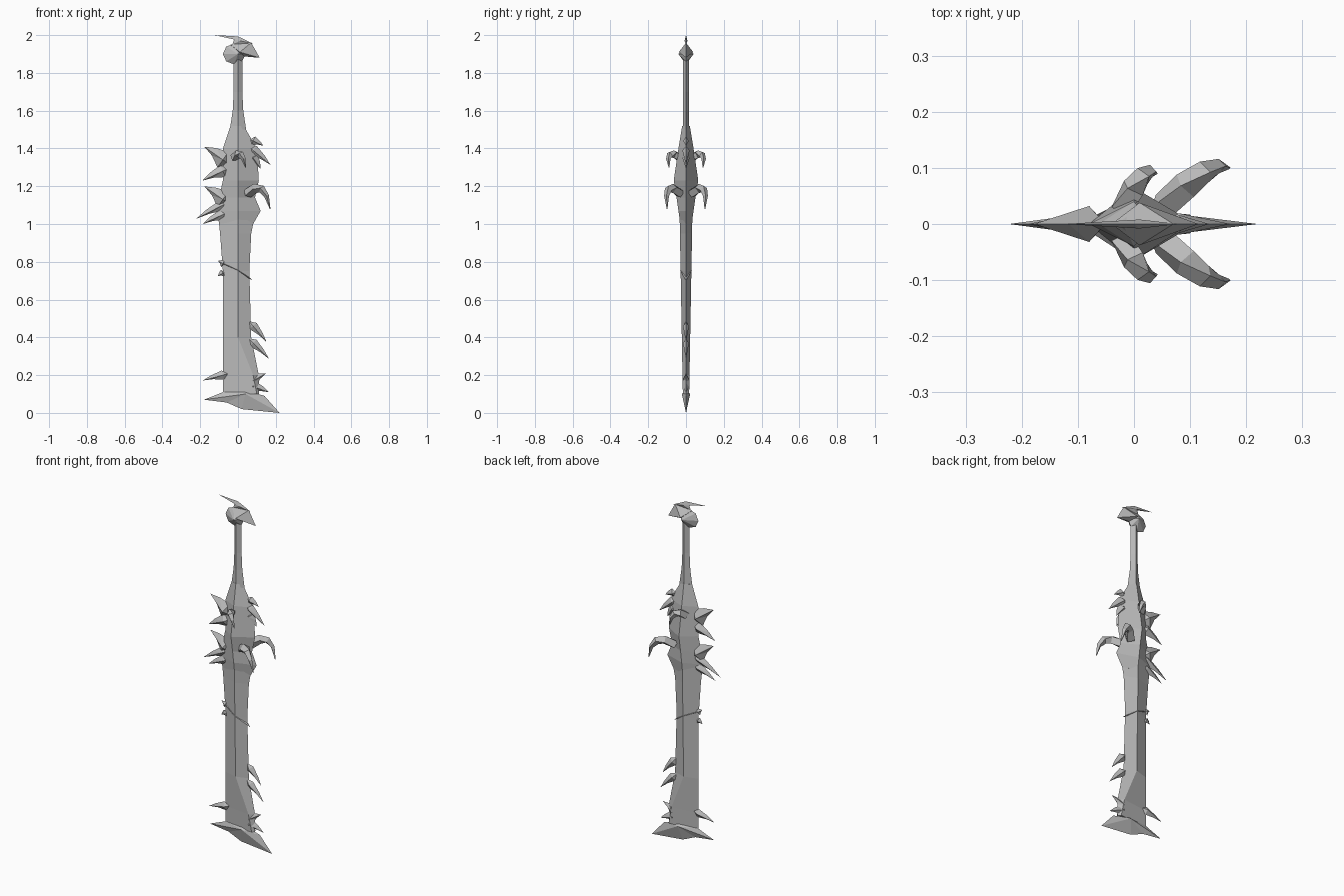
import bpy
import bmesh
from math import cos, sin, tau, radians
from mathutils import Vector

if "Cube" in bpy.data.objects:
    bpy.data.objects.remove(bpy.data.objects["Cube"])

GREY = (.5, .5, .5, 1)
steel = bpy.data.materials.new("grey steel")
steel.use_nodes = True
steel.diffuse_color = GREY
steel.node_tree.nodes["Principled BSDF"].inputs["Base Color"].default_value = GREY


def finish(name, bm):
    bmesh.ops.recalc_face_normals(bm, faces=bm.faces)
    mesh = bpy.data.meshes.new(name)
    bm.to_mesh(mesh)
    bm.free()
    mesh.materials.append(steel)
    obj = bpy.data.objects.new(name, mesh)
    bpy.context.collection.objects.link(obj)
    return obj


def skin(name, rings):
    """Join rings of points with quads and cap both ends."""
    bm = bmesh.new()
    rows = [[bm.verts.new(point) for point in ring] for ring in rings]
    for lower, upper in zip(rows, rows[1:]):
        for i in range(len(lower)):
            bm.faces.new((lower[i - 1], lower[i], upper[i], upper[i - 1]))
    bm.faces.new(rows[0])
    bm.faces.new(rows[-1])
    return finish(name, bm)


def diamond(z, low, ridge, high, depth):
    """Cross-section with a sharp edge at each end and a ridge per face."""
    return [(low, 0, z), (ridge, -depth, z), (high, 0, z), (ridge, depth, z)]


def ridged_plate(name, outline, peak, depth):
    """Sharp outline in the xz plane, rising to a peak on both faces."""
    bm = bmesh.new()
    rim = [bm.verts.new((x, 0, z)) for x, z in outline]
    for y in (-depth, depth):
        top = bm.verts.new((peak[0], y, peak[1]))
        for i in range(len(rim)):
            bm.faces.new((rim[i - 1], rim[i], top))
    return finish(name, bm)


def edge_spike(name, side, z, reach, tilt, width):
    """Hooked spike leaving an edge; tilt is in degrees above level."""
    angle = radians(tilt)
    base = Vector((side * .08, z))
    along = Vector((side * cos(angle), sin(angle))) * reach
    across = Vector((-side * sin(angle), cos(angle))) * width
    outline = [base + along,
               base + along * .55 + across * .3,
               base + across / 2,
               base - along * .3,
               base - across / 2,
               base + along * .5 - across * .15]
    ridged_plate(name, outline, base, width * .32)


def side_horns(name, root, bend, tip, radius):
    """Four-sided horn along a bent path, mirrored to the other face."""
    root, bend, tip = Vector(root), Vector(bend), Vector(tip)
    rings = []
    for step in range(5):
        s = step / 4
        first, second = root.lerp(bend, s), bend.lerp(tip, s)
        along = (second - first).normalized()
        u = along.cross(Vector((0, 1, 0))).normalized()
        v = along.cross(u)
        size = radius * (1 - s * s) + .002
        rings.append([first.lerp(second, s) + d * size for d in (u, v, -u, -v)])
    mirror = skin(name, rings).modifiers.new("Mirror", "MIRROR")
    mirror.use_axis = (False, True, False)


# Blade: straight back edge that flares near the guard, thickening upward
blade_stations = [(.1, .1, .11), (.2, .08, .11), (.4, 0, .07),
                  (.75, 0, .06), (.95, 0, .07), (1.1, 0, .1)]
skin("blade", [diamond(z, -.08 - max(0, z - .8) * .1, ridge, high, .015 + .018 * z)
               for z, ridge, high in blade_stations])

# Swollen guard
guard_stations = [(1, -.1, .08, .03), (1.07, -.11, .12, .04),
                  (1.14, -.1, .09, .05), (1.23, -.08, .11, .065),
                  (1.4, -.08, .1, .04), (1.52, -.04, .03, .02)]
skin("guard", [diamond(z, low, 0, high, depth)
               for z, low, high, depth in guard_stations])

# Grip: slim, widening toward the guard
grip_rings = []
for step in range(5):
    z = 1.5 + step / 10
    half = .023 + max(0, 1.7 - z) ** 2 / 2
    grip_rings.append(diamond(z, -half, 0, half, .017))
skin("grip", grip_rings)

# Pommel: faceted knob, forward beak and swept crest
knob = [(-.02 + .06 * cos(tau * i / 8), 1.9 + .055 * sin(tau * i / 8))
        for i in range(8)]
ridged_plate("pommel_knob", knob, peak=(0, 1.9), depth=.04)
ridged_plate("pommel_beak", [(-.04, 1.95), (.07, 1.96), (.115, 1.88), (0, 1.89)],
             peak=(.01, 1.91), depth=.038)
ridged_plate("pommel_crest", [(-.125, 2), (0, 1.993), (.08, 1.955), (-.03, 1.95),
                              (-.02, 1.98)],
             peak=(.01, 1.97), depth=.008)

# Flared foot at the end of the blade
ridged_plate("blade_foot", [(-.18, .07), (-.08, .11), (.04, .12), (.14, .09),
                            (.22, 0), (.02, .02), (-.06, .055)],
             peak=(.04, .1), depth=.022)

# Slanted collar across the blade, with two teeth on the back edge
ridged_plate("blade_collar", [(-.1, .8), (0, .77), (.08, .7), (0, .74)],
             peak=(0, .755), depth=.031)
for name, z, tilt in (("upper", .79, 30), ("lower", .74, -30)):
    edge_spike("collar_tooth_" + name, side=-1, z=z, reach=.03, tilt=tilt, width=.04)

# Guard spikes on the back edge
edge_spike("guard_spike_top", side=-1, z=1.34, reach=.12, tilt=35, width=.1)
edge_spike("guard_spike_upper", side=-1, z=1.28, reach=.12, tilt=-25, width=.07)
edge_spike("guard_spike_middle", side=-1, z=1.13, reach=.12, tilt=35, width=.1)
edge_spike("guard_spike_lower", side=-1, z=1.1, reach=.16, tilt=-27, width=.06)
edge_spike("guard_spike_bottom", side=-1, z=1.05, reach=.12, tilt=-25, width=.06)

# Hooks on the opposite edge of the guard
edge_spike("guard_hook_top", side=1, z=1.44, reach=.06, tilt=-25, width=.05)
edge_spike("guard_hook_middle", side=1, z=1.39, reach=.12, tilt=-40, width=.06)
edge_spike("guard_hook_lower", side=1, z=1.35, reach=.07, tilt=-55, width=.06)

# Barbs, teeth and fin along the blade
edge_spike("blade_barb_upper", side=1, z=.46, reach=.11, tilt=-50, width=.05)
edge_spike("blade_barb_lower", side=1, z=.37, reach=.12, tilt=-45, width=.05)
edge_spike("blade_tooth_upper", side=1, z=.17, reach=.08, tilt=30, width=.06)
edge_spike("blade_tooth_lower", side=1, z=.14, reach=.09, tilt=-20, width=.06)
edge_spike("blade_fin", side=-1, z=.2, reach=.11, tilt=-15, width=.05)

# Curved horns on both faces of the guard
side_horns("large_horns", root=(.05, -.03, 1.16), bend=(.14, -.12, 1.25),
           tip=(.17, -.1, 1.08), radius=.025)
side_horns("small_horns", root=(-.02, -.03, 1.35), bend=(.02, -.11, 1.41),
           tip=(.04, -.09, 1.3), radius=.022)
